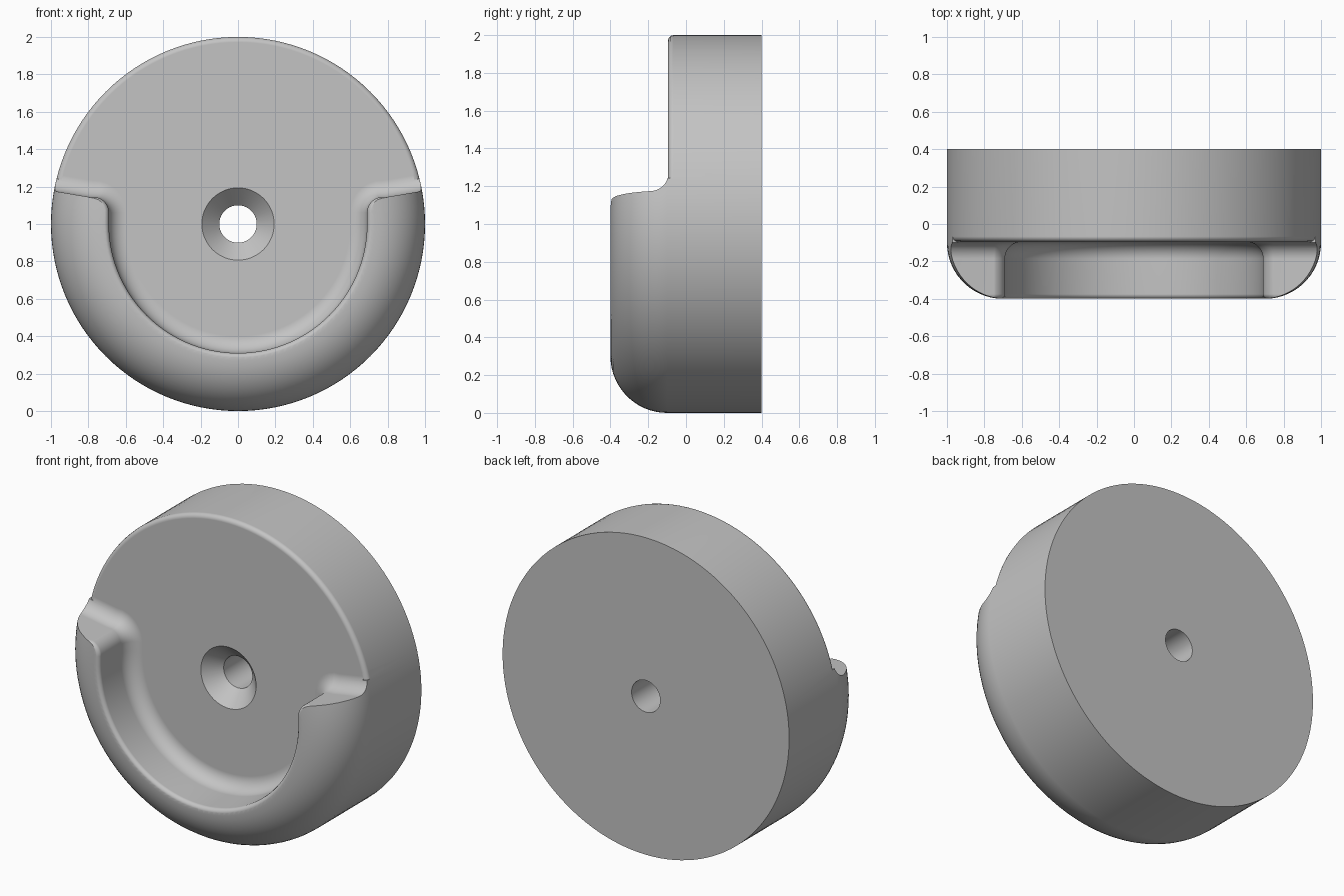
import bpy, bmesh, math
from math import sin, cos, pi, radians
from mathutils import Vector

if "Cube" in bpy.data.objects:
    bpy.data.objects.remove(bpy.data.objects["Cube"])

FLOOR, FRONT, BACK = -0.095, -0.4, 0.4
grey = bpy.data.materials.new("plain grey")
grey.diffuse_color = (0.55, 0.55, 0.55, 1)
grey.use_nodes = True
grey.node_tree.nodes["Principled BSDF"].inputs["Base Color"].default_value = grey.diffuse_color


def loft(name, rings):
    """Closed solid through equal-length rings of points, capped at both ends."""
    bm = bmesh.new()
    loops = [[bm.verts.new(p) for p in ring] for ring in rings]
    n = len(loops[0])
    for a, b in zip(loops, loops[1:]):
        for i in range(n):
            j = (i + 1) % n
            bm.faces.new((a[i], a[j], b[j], b[i]))
    bm.faces.new(loops[0])
    bm.faces.new(loops[-1])
    bmesh.ops.recalc_face_normals(bm, faces=bm.faces)
    mesh = bpy.data.meshes.new(name)
    bm.to_mesh(mesh)
    bm.free()
    ob = bpy.data.objects.new(name, mesh)
    bpy.context.collection.objects.link(ob)
    mesh.materials.append(grey)
    return ob


def turned(name, profile, n):
    """Solid of revolution about the y axis through z = 1."""
    return loft(name, [[(r * cos(2 * pi * i / n), y, 1 + r * sin(2 * pi * i / n))
                        for i in range(n)] for r, y in profile])


# Round body with a wide quarter-round front edge
quarter = [radians(a) for a in range(0, 91, 6)]
body = turned("holder_body", [(1, BACK)] + [(0.7 + 0.3 * cos(a), -0.1 - 0.3 * sin(a))
                                           for a in quarter], 128)

# Pocket outline: right half is shoulder line, rounded corner, then lower arc
R = 0.69
corner = Vector((0.775, 1.06))
right = [Vector((1.25, 1.222)), Vector((0.79, 1.143))]
right += [corner + 0.085 * Vector((cos(a), sin(a)))
          for a in [radians(100 + 80 * i / 10) for i in range(1, 11)]]
right += [Vector((R * cos(a), 1 + R * sin(a))) for a in [radians(-90 * i / 30) for i in range(31)]]
wall = right + [Vector((-p.x, p.y)) for p in reversed(right[:-1])]


def pocket_ring(y, inset):
    pts = []
    for i, p in enumerate(wall):
        t = (wall[min(i + 1, len(wall) - 1)] - wall[max(i - 1, 0)]).normalized()
        q = p + inset * Vector((t.y, -t.x))
        pts.append((q.x, y, q.y))
    return pts + [(-1.25, y, 2.3), (1.25, y, 2.3)]


# Pocket cutter: filleted floor edge, straight wall, small rounded lip
fillet, lip = 0.09, 0.025
steps = [radians(a) for a in range(0, 91, 10)]
rings = [pocket_ring(FLOOR - fillet * (1 - cos(a)), fillet * (1 - sin(a))) for a in steps]
rings += [pocket_ring(FRONT + lip * (1 - sin(a)), -lip * (1 - cos(a))) for a in steps[::3]]
rings.append(pocket_ring(-0.6, -lip))
pocket = loft("pocket_cutter", rings)

# Rim cutter: softens the upper front edge of the disc
e = 0.028
section = [(1 - e + e * sin(a), FLOOR + e * (1 - cos(a))) for a in steps[::3]]
section += [(1.1, FLOOR + e), (1.1, -0.2), (1 - e, -0.2)]
rim = loft("rim_cutter", [[(r * cos(a), y, 1 + r * sin(a)) for r, y in section]
                          for a in [radians(14.0625 + 151.875 * i / 54) for i in range(55)]])

# Countersunk screw hole
hole = turned("screw_hole_cutter", [(0.1, 0.6), (0.1, 0.0), (0.203, FLOOR - 0.01)], 64)

for cutter in (pocket, rim, hole):
    mod = body.modifiers.new(cutter.name, 'BOOLEAN')
    mod.operation, mod.solver, mod.object = 'DIFFERENCE', 'EXACT', cutter

# Bake the cuts, then smooth shading with sharp edges kept
bpy.context.view_layer.update()
result = bpy.data.meshes.new_from_object(body.evaluated_get(bpy.context.evaluated_depsgraph_get()))
body.modifiers.clear()
body.data = result
for cutter in (pocket, rim, hole):
    bpy.data.objects.remove(cutter)
bpy.context.view_layer.objects.active = body
body.select_set(True)
bpy.ops.object.shade_smooth_by_angle(angle=radians(35))
weighted = body.modifiers.new("even shading", 'WEIGHTED_NORMAL')
weighted.keep_sharp = True
